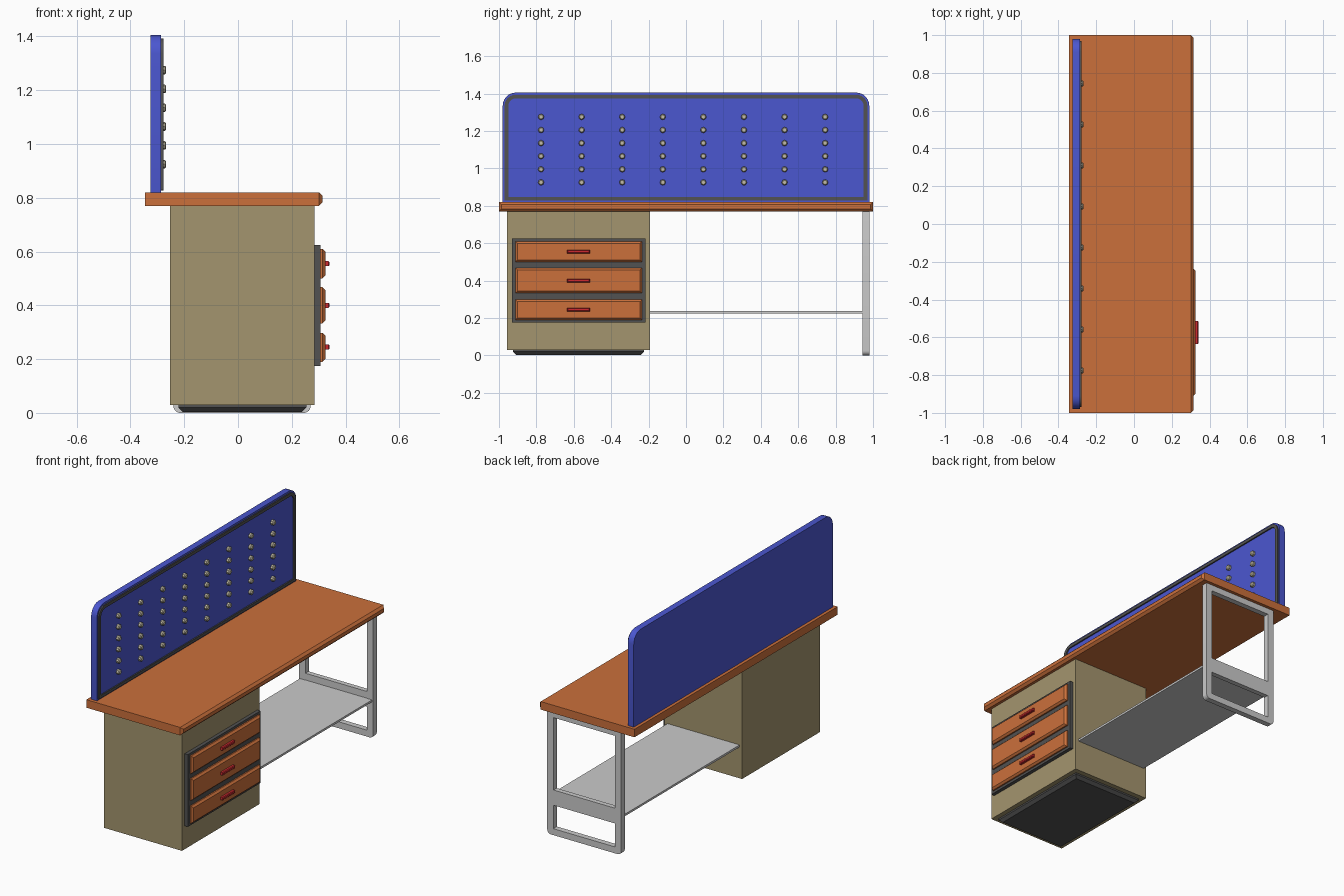
import bpy, bmesh, math
from mathutils import Vector

if "Cube" in bpy.data.objects:
    bpy.data.objects.remove(bpy.data.objects["Cube"])


def mat(name, rgb):
    m = bpy.data.materials.new(name)
    lin = [(c / 255 / 12.92) if c < 10.3 else ((c / 255 + 0.055) / 1.055) ** 2.4 for c in rgb]
    m.diffuse_color = (*lin, 1)
    m.use_nodes = True
    m.node_tree.nodes["Principled BSDF"].inputs["Base Color"].default_value = m.diffuse_color
    return m


ORANGE = mat("orange wood", (203, 112, 59))
TAN = mat("tan cabinet", (164, 149, 110))
BLUE = mat("blue board", (75, 87, 208))
DARK = mat("dark grey trim", (82, 82, 82))
STEEL = mat("light grey metal", (203, 203, 203))
PEG = mat("pale peg", (196, 190, 168))
RED = mat("red handle", (208, 42, 48))


def finish(bm, name, material):
    bmesh.ops.recalc_face_normals(bm, faces=bm.faces[:])
    me = bpy.data.meshes.new(name)
    bm.to_mesh(me)
    bm.free()
    ob = bpy.data.objects.new(name, me)
    bpy.context.collection.objects.link(ob)
    me.materials.append(material)
    return ob


def box(name, lo, hi, material, bevel=0, pick=None, segments=1):
    """Box between two corners; edges whose verts all pass pick are bevelled."""
    bm = bmesh.new()
    bmesh.ops.create_cube(bm, size=1)
    for v in bm.verts:
        v.co = Vector([lo[i] if v.co[i] < 0 else hi[i] for i in range(3)])
    if bevel:
        edges = [e for e in bm.edges if pick is None or all(pick(v.co) for v in e.verts)]
        bmesh.ops.bevel(bm, geom=edges, offset=bevel, segments=segments,
                        affect='EDGES', profile=0.5)
    return finish(bm, name, material)


def outline(a0, a1, z0, z1, r_top, r_bottom, n=6):
    """Rounded rectangle as (a, z) points, counter-clockwise from bottom left."""
    pts = []
    for a, z, r, start in ((a0, z0, r_bottom, 180), (a1, z0, r_bottom, 270),
                           (a1, z1, r_top, 0), (a0, z1, r_top, 90)):
        ca = a + r if a == a0 else a - r
        cz = z + r if z == z0 else z - r
        for i in range(n + 1):
            t = math.radians(start + 90 * i / n)
            pts.append((ca + r * math.cos(t), cz + r * math.sin(t)))
    return pts


def plate(name, outer, axis, d0, d1, material, inner=None):
    """Extrude an outline along x or y; with an inner outline it is an open ring."""
    bm = bmesh.new()

    def loop(pts, d):
        return [bm.verts.new((d, a, z) if axis == 'x' else (a, d, z)) for a, z in pts]

    def bridge(p, q):
        for i in range(len(p)):
            j = (i + 1) % len(p)
            bm.faces.new((p[i], p[j], q[j], q[i]))

    o0, o1 = loop(outer, d0), loop(outer, d1)
    bridge(o0, o1)
    if inner:
        i0, i1 = loop(inner, d0), loop(inner, d1)
        bridge(i0, i1)
        bridge(o0, i0)
        bridge(o1, i1)
    else:
        bm.faces.new(o0)
        bm.faces.new(o1)
    bmesh.ops.remove_doubles(bm, verts=bm.verts[:], dist=1e-5)
    return finish(bm, name, material)


# Worktop with a chamfered front edge
box("worktop", (-0.345, -1, 0.77), (0.315, 1, 0.82), ORANGE, 0.014, lambda c: c.x > 0.3)

# Back board, its raised trim and the grid of pegs
plate("back_board", outline(-0.98, 0.98, 0.82, 1.405, 0.07, 0.0005), 'x', -0.326, -0.286, BLUE)
plate("board_trim", outline(-0.97, 0.97, 0.828, 1.393, 0.058, 0.0005), 'x', -0.287, -0.278, DARK,
      outline(-0.95, 0.95, 0.846, 1.374, 0.04, 0.0004))
bm = bmesh.new()
for col in range(8):
    for row in range(6):
        y, z = -0.775 + col * 0.217, 0.925 + row * 0.07
        rings = []
        for x, r in ((-0.288, 0.016), (-0.272, 0.016), (-0.267, 0.011)):
            rings.append([bm.verts.new((x, y + r * math.cos(k * math.pi / 4),
                                        z + r * math.sin(k * math.pi / 4))) for k in range(8)])
        for p, q in zip(rings, rings[1:]):
            for k in range(8):
                bm.faces.new((p[k], p[(k + 1) % 8], q[(k + 1) % 8], q[k]))
        bm.faces.new(rings[0])
        bm.faces.new(rings[-1])
finish(bm, "board_pegs", PEG)

# Cabinet and plinth
box("cabinet", (-0.252, -0.957, 0.03), (0.284, -0.192, 0.77), TAN)
box("plinth", (-0.222, -0.925, 0.003), (0.254, -0.224, 0.031), DARK, 0.017, lambda c: c.z < 0.02)

# Drawer surround, drawers and handles
box("drawer_surround", (0.28, -0.93, 0.175), (0.306, -0.216, 0.625), DARK)
for i, (z0, z1) in enumerate(((0.19, 0.298), (0.333, 0.468), (0.5, 0.61)), 1):
    box(f"drawer_{i}", (0.3, -0.911, z0), (0.325, -0.235, z1), ORANGE, 0.011, lambda c: c.x > 0.31)
    zc = 0.245 + (i - 1) * 0.155
    box(f"handle_{i}", (0.32, -0.636, zc - 0.009), (0.341, -0.514, zc + 0.009), RED,
        0.004, lambda c: c.x > 0.33)

# Leg frame with cross plate, and shelf
plate("leg_frame", outline(-0.24, 0.27, 0, 0.77, 0.0005, 0.025), 'y', 0.945, 0.98, STEEL,
      outline(-0.198, 0.228, 0.04, 0.732, 0.0004, 0.0004))
box("leg_cross_plate", (-0.2, 0.947, 0.185), (0.23, 0.978, 0.28), STEEL)
box("shelf", (-0.235, -0.195, 0.225), (0.262, 0.95, 0.238), STEEL)

# Smooth the rounded corners only
for name in ("back_board", "board_trim", "leg_frame"):
    ob = bpy.data.objects[name]
    bpy.ops.object.select_all(action='DESELECT')
    ob.select_set(True)
    bpy.context.view_layer.objects.active = ob
    bpy.ops.object.shade_smooth_by_angle(angle=math.radians(30))
